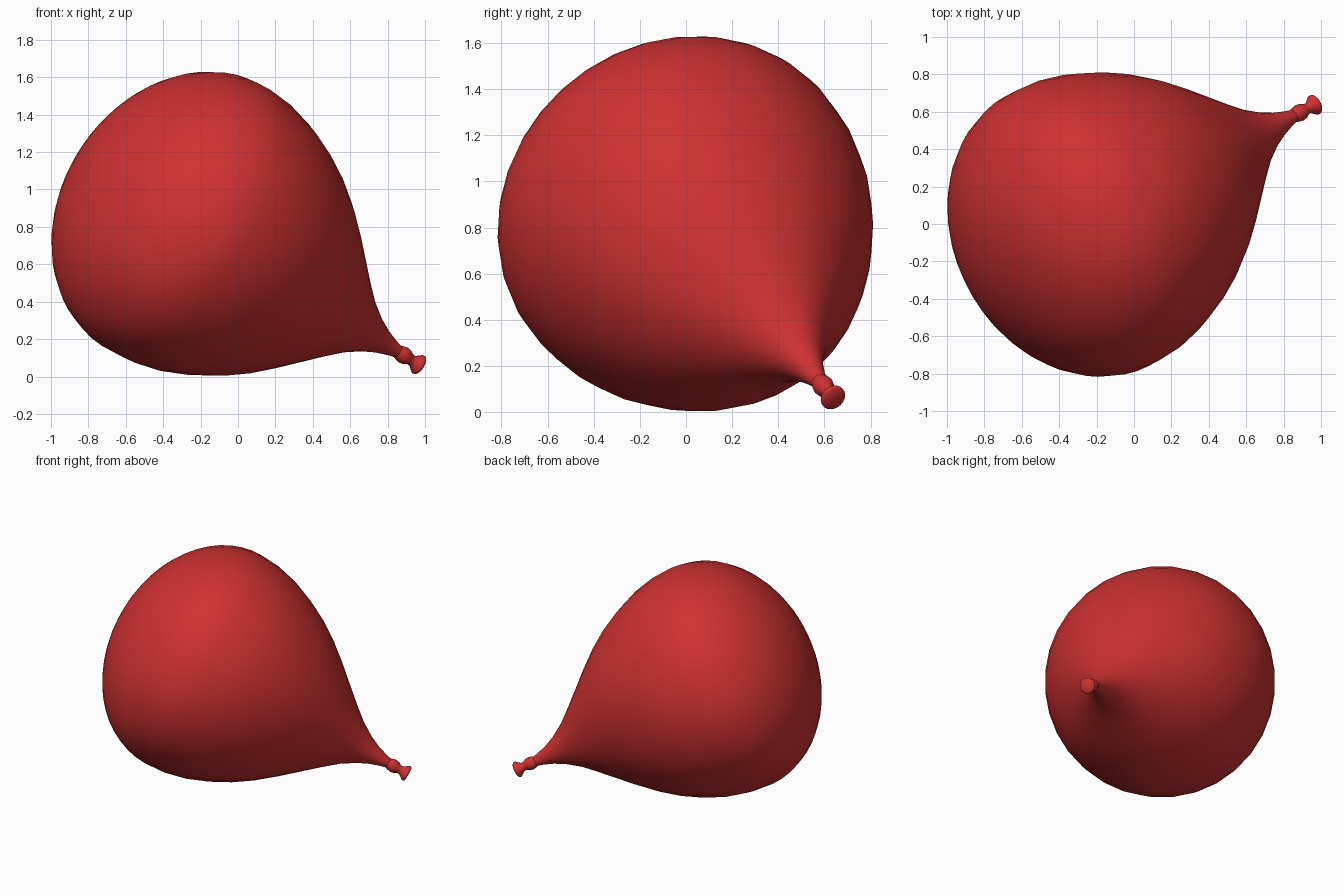
import bpy, bmesh, math
from mathutils import Vector

cube = bpy.data.objects.get("Cube")
if cube:
    bpy.data.objects.remove(cube, do_unlink=True)

SEGMENTS = 32
CENTRE = Vector((-0.28, -0.025, 0.85))   # middle of the widest ring
AXIS = Vector((0.771, 0.41, -0.487)).normalized()
RADIUS, CROWN = 0.82, 0.64

# Red rubber
rubber = bpy.data.materials.new("red_rubber")
rubber.use_nodes = True
colour = (0.62, 0.031, 0.031, 1)
rubber.diffuse_color = colour
bsdf = next(n for n in rubber.node_tree.nodes if n.type == 'BSDF_PRINCIPLED')
bsdf.inputs["Base Color"].default_value = colour


def lathe(name, profile, cap_start=False, cap_end=False):
    """Revolve (distance, radius) pairs around the balloon axis."""
    turn = Vector((0, 0, 1)).rotation_difference(AXIS)
    bm = bmesh.new()
    rings = []
    for t, r in profile:
        ring = []
        for i in range(SEGMENTS):
            a = math.tau * i / SEGMENTS
            p = Vector((r * math.cos(a), r * math.sin(a), t))
            ring.append(bm.verts.new(CENTRE + turn @ p))
        rings.append(ring)
    for lower, upper in zip(rings, rings[1:]):
        for i in range(SEGMENTS):
            j = (i + 1) % SEGMENTS
            bm.faces.new((lower[i], lower[j], upper[j], upper[i]))
    for wanted, ring, t in ((cap_start, rings[0], profile[0][0]),
                            (cap_end, rings[-1], profile[-1][0])):
        if wanted:
            pole = bm.verts.new(CENTRE + AXIS * t)
            for i in range(SEGMENTS):
                bm.faces.new((ring[i], ring[(i + 1) % SEGMENTS], pole))
    bmesh.ops.recalc_face_normals(bm, faces=bm.faces)
    mesh = bpy.data.meshes.new(name)
    bm.to_mesh(mesh)
    bm.free()
    mesh.materials.append(rubber)
    obj = bpy.data.objects.new(name, mesh)
    bpy.context.collection.objects.link(obj)
    bpy.ops.object.select_all(action='DESELECT')
    obj.select_set(True)
    bpy.context.view_layer.objects.active = obj
    bpy.ops.object.shade_smooth_by_angle(angle=math.radians(50))
    return obj


# Inflated body: rounded crown, then a taper into the neck
STEPS = 14
crown = [(-CROWN * math.cos(a), RADIUS * math.sin(a))
         for a in (math.pi / 2 * k / STEPS for k in range(STEPS))]
crown[0] = (-CROWN, 0.01)
taper = [(0, RADIUS), (0.15, 0.81), (0.3, 0.775), (0.45, 0.715), (0.59, 0.642),
         (0.72, 0.555), (0.85, 0.45), (0.98, 0.337), (1.08, 0.25), (1.18, 0.168),
         (1.28, 0.105), (1.36, 0.068), (1.43, 0.045), (1.47, 0.035)]
lathe("balloon_body", crown + taper, cap_start=True)

# Tied knot and flared lip
knot = [(1.47, 0.035), (1.485, 0.041), (1.51, 0.046), (1.535, 0.042), (1.555, 0.03),
        (1.575, 0.03), (1.595, 0.045), (1.61, 0.056), (1.62, 0.056), (1.627, 0.048)]
lathe("knot_and_lip", knot, cap_end=True)
